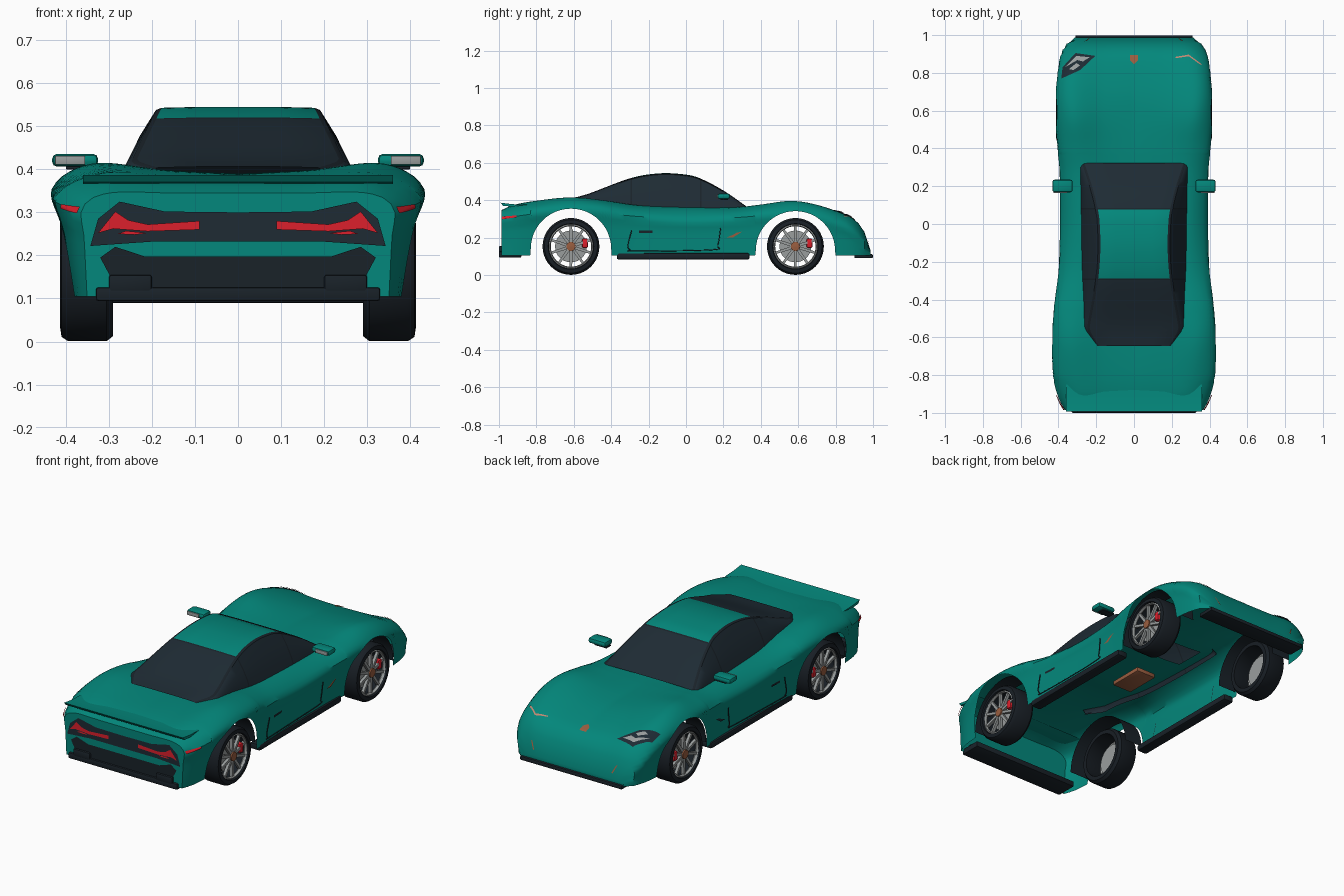
import bpy, bmesh, math
from mathutils import Vector
from mathutils.bvhtree import BVHTree

if "Cube" in bpy.data.objects:
    bpy.data.objects.remove(bpy.data.objects["Cube"])


def material(name, r, g, b):
    m = bpy.data.materials.new(name)
    m.use_nodes = True
    m.diffuse_color = (r, g, b, 1)
    m.node_tree.nodes["Principled BSDF"].inputs["Base Color"].default_value = (r, g, b, 1)
    return m


TEAL = material("teal paint", .001, .245, .2)
GLASS = material("dark glass", .013, .024, .034)
TRIM = material("black trim", .01, .016, .022)
TYRE = material("tyre rubber", .009, .013, .018)
ALLOY = material("alloy grey", .32, .34, .34)
RED = material("lamp red", .72, .014, .025)
COPPER = material("copper", .32, .11, .05)
SALMON = material("pale salmon", .55, .25, .17)


# ---------- helpers ----------
def finish(name, bm, *mats, smooth=True):
    bmesh.ops.recalc_face_normals(bm, faces=bm.faces)
    me = bpy.data.meshes.new(name)
    bm.to_mesh(me)
    bm.free()
    for m in mats:
        me.materials.append(m)
    if smooth:
        me.shade_smooth()
        me.set_sharp_from_angle(angle=math.radians(35))
    ob = bpy.data.objects.new(name, me)
    bpy.context.collection.objects.link(ob)
    return ob


def spline(pts, n):
    """Smooth curve through points of any dimension."""
    p = [pts[0], *pts, pts[-1]]
    out = []
    for a, b, c, d in zip(p, p[1:], p[2:], p[3:]):
        for k in range(n):
            t = k / n
            out.append([(2 * v + (w - u) * t + (2 * u - 5 * v + 4 * w - x) * t * t
                         + (3 * v - u - 3 * w + x) * t ** 3) / 2 for u, v, w, x in zip(a, b, c, d)])
    return out + [list(pts[-1])]


def lookup(table, y):
    for a, b in zip(table, table[1:]):
        if y <= b[0]:
            t = max(0, (y - a[0]) / (b[0] - a[0]))
            return [u + (v - u) * t for u, v in zip(a, b)][1:]
    return table[-1][1:]


def loft(rings, loop=False):
    bm = bmesh.new()
    rows = [[bm.verts.new(p) for p in r] for r in rings]
    for a, b in zip(rows, rows[1:] + rows[:1] if loop else rows[1:]):
        for i in range(len(a) - 1):
            bm.faces.new((a[i], a[i + 1], b[i + 1], b[i]))
    return bm, rows


def box(name, mat, lo, hi, bevel=.006):
    bm = bmesh.new()
    bmesh.ops.create_cube(bm, size=1)
    for v in bm.verts:
        v.co = [l + (h - l) * (c + .5) for l, h, c in zip(lo, hi, v.co)]
    bmesh.ops.bevel(bm, geom=bm.edges[:], offset=bevel, segments=2, affect='EDGES', profile=.5)
    return finish(name, bm, mat)


def side_box(name, mat, s, lo, hi, bevel=.006):
    """Box on one side: s is +1 for left, -1 for right."""
    xs = sorted((lo[0] * s, hi[0] * s))
    return box(name, mat, (xs[0], *lo[1:]), (xs[1], *hi[1:]), bevel)


def lathe(name, mat, profile, s, centre, steps=40):
    rings = []
    for k in range(steps):
        a = math.tau * k / steps
        rings.append([Vector((x * s, r * math.cos(a), r * math.sin(a))) + centre for x, r in profile])
    return finish(name, loft(rings, True)[0], mat)


# ---------- body shell ----------
# y, centre height, fender height, fender x, half width, height of it, bottom half width
KEYS = [(-.986, .345, .345, .30, .362, .31, .35), (-.92, .37, .372, .3, .396, .32, .37),
        (-.8, .385, .395, .32, .425, .345, .38), (-.62, .39, .414, .335, .43, .36, .395),
        (-.45, .385, .4, .325, .42, .355, .39), (-.25, .36, .37, .3, .395, .32, .385),
        (0, .35, .36, .29, .385, .3, .38), (.25, .35, .36, .295, .388, .31, .38),
        (.4, .354, .376, .305, .4, .33, .385), (.56, .352, .396, .32, .412, .335, .385),
        (.7, .34, .375, .33, .41, .32, .385), (.85, .305, .322, .32, .395, .27, .375),
        (.92, .272, .276, .3, .375, .22, .36), (.965, .205, .205, .28, .345, .165, .34),
        (.987, .13, .13, .26, .31, .12, .31)]
TABLE = spline(KEYS, 8)
ARCHES = [(-.615, .14, .215), (.585, .13, .212)]
HALF = 24


def lower_edge(y):
    for yc, zc, r in ARCHES:
        if abs(y - yc) <= r + 1e-6:
            return zc + math.sqrt(max(0, r * r - (y - yc) ** 2))
    return .105


def section(y):
    zc, zf, xf, w, zw, wb = lookup(TABLE, y)
    pts = spline([(0, zc), (xf * .5, zc * .65 + zf * .35), (xf, zf), (w, zw),
                  (w * .6 + wb * .4, zw * .65 + .035), (wb, .09)], 12)
    cut = lower_edge(y)
    while pts[-2][1] < cut:
        pts.pop()
    a, b = pts[-2], pts[-1]
    t = (a[1] - cut) / (a[1] - b[1])
    pts[-1] = [a[0] + (b[0] - a[0]) * t, cut]
    dist = [0]
    for a, b in zip(pts, pts[1:]):
        dist.append(dist[-1] + math.dist(a, b))
    curve = [(d, *p) for d, p in zip(dist, pts)]
    half = [lookup(curve, dist[-1] * k / HALF) for k in range(HALF + 1)]
    return [(-x, y, z) for x, z in half[:0:-1]] + [(x, y, z) for x, z in half]


first, last = KEYS[0][0], KEYS[-1][0]
stations = [first + (last - first) * k / 60 for k in range(61)]
for yc, zc, r in ARCHES:
    stations = [y for y in stations if abs(y - yc) > r + .006]
    stations += [yc + r * math.cos(math.pi * k / 24) for k in range(25)] + [yc - r - .003, yc + r + .003]
bm, rows = loft([section(y) for y in sorted(stations)])
bm.faces.new(rows[0])
bm.faces.new(rows[-1])
bmesh.ops.recalc_face_normals(bm, faces=bm.faces)
SHELL = BVHTree.FromBMesh(bm)
# opening behind the windscreen
hole = [f for f in bm.faces if abs(f.calc_center_median().x) < .235
        and .1 < f.calc_center_median().y < .27 and f.normal.z > .5]
bmesh.ops.delete(bm, geom=hole, context='FACES')
finish("body_shell", bm, TEAL)


def project(p, out, lift):
    """Drop a 2D point onto the body, looking against direction out."""
    axis = [abs(c) for c in out].index(1)
    co = list(p)
    co.insert(axis, 0)
    out = Vector(out)
    hit = SHELL.ray_cast(Vector(co) + out * 3, -out)[0]
    return hit + out * lift if hit else None


def plate(name, mat, pts, out, lift=.004):
    bm = bmesh.new()
    axis = [abs(c) for c in out].index(1)
    bm.faces.new([bm.verts.new([*p[:axis], 0, *p[axis:]]) for p in pts])
    bmesh.ops.triangulate(bm, faces=bm.faces[:])
    bmesh.ops.subdivide_edges(bm, edges=bm.edges[:], cuts=5, use_grid_fill=True)
    lost = []
    for v in bm.verts:
        p = project([c for i, c in enumerate(v.co) if i != axis], out, lift)
        if p:
            v.co = p
        else:
            lost.append(v)
    bmesh.ops.delete(bm, geom=lost, context='VERTS')
    return finish(name, bm, mat)


def flip(pts, s):
    return [(x * s, v) for x, v in pts]


def both(pts):
    return pts + [(-x, v) for x, v in pts[::-1] if x]


# ---------- cabin ----------
roofline = spline([(-.645, .406), (-.53, .432), (-.3, .517), (-.14, .544), (0, .537),
                   (.08, .515), (.2, .452), (.322, .368)], 8)
cuts = [-.645 + .967 * k / 40 for k in range(41)] + [-.296, -.288, .076, .084]
rings = []
for y in sorted(cuts):
    z = lookup(roofline, y)[0]
    sill = lookup(TABLE, y)[0] - .006
    taper = 1 - .24 * max(0, -.56 - y) / .085
    wt = .193 + (.54 - z) * .48
    half = [(0, z), (wt * .5, z), (wt - .013, z - .002), (wt, z - .007)]
    for t in (.3, .65, 1):
        zz = z - .007 + (sill - z) * t
        half.append((.193 + (.533 - zz) * .48 + .04 * t * (1 - t), zz))
    half = [(x * taper, v) for x, v in half]
    rings.append([(-x, y, v) for x, v in half[:0:-1]] + [(x, y, v) for x, v in half])
bm, rows = loft(rings)
for i, f in enumerate(bm.faces):
    col = i % 12
    y = f.calc_center_median().y
    if col in (3, 8) or -.296 < y < -.288 or .076 < y < .084:
        f.material_index = 2
    elif 3 < col < 8 and -.29 < y < .08:
        f.material_index = 1
finish("cabin", bm, GLASS, TEAL, TRIM)
box("console", COPPER, (-.06, -.1, .215), (.06, .1, .24))

# ---------- rear end ----------
REAR = (0, -1, 0)
plate("tail_panel", GLASS, both([(0, .3), (.17, .302), (.275, .325), (.325, .285), (.343, .222),
                                 (.2, .232), (0, .232)]), REAR)
plate("diffuser", TRIM, both([(0, .197), (.215, .197), (.285, .22), (.32, .195), (.28, .12), (0, .12)]), REAR)
box("rear_bumper", TRIM, (-.33, -1, .094), (.33, -.88, .126))
for s, side in ((1, "left"), (-1, "right")):
    plate("tail_lamp_" + side, RED, flip([(.09, .28), (.21, .272), (.255, .282), (.285, .302), (.325, .252),
          (.29, .262), (.21, .256), (.09, .26)], s), REAR, .008)
    plate("reverse_lamp_" + side, RED, flip([(.21, .252), (.26, .257), (.28, .25), (.24, .248)], s), REAR, .008)
    plate("corner_marker_" + side, RED, [(-.984, .298), (-.905, .309), (-.905, .319), (-.984, .313)], (s, 0, 0), .008)
    side_box("exhaust_" + side, TRIM, s, (.2, -1.001, .115), (.3, -.95, .155))

# spoiler wing
wing = [(-.85, .376), (-.93, .379), (-.992, .387), (-.978, .37), (-.93, .366)]
bm, rows = loft([[(x, y, z) for y, z in wing + wing[:1]] for x in (-.36, .36)])
for r in rows:
    bm.faces.new(r[:-1])
finish("spoiler", bm, TEAL)

# ---------- nose ----------
FRONT, TOP = (0, 1, 0), (0, 0, 1)
box("splitter", TRIM, (-.31, .9, .09), (.31, .999, .112))
plate("bonnet_badge", COPPER, [(-.02, .895), (.02, .895), (.02, .865), (0, .845), (-.02, .865)], TOP)
plate("headlamp_right", GLASS, [(-.385, .77), (-.378, .83), (-.31, .905), (-.205, .89), (-.285, .815)], TOP)
plate("headlamp_lens", ALLOY, [(-.365, .83), (-.305, .89), (-.235, .883), (-.27, .86), (-.3, .868)], TOP, .008)
plate("headlamp_lens_low", ALLOY, [(-.345, .82), (-.305, .852), (-.285, .84), (-.32, .815)], TOP, .008)
plate("headlamp_left", SALMON, [(.22, .885), (.29, .897), (.36, .845), (.352, .843), (.29, .888), (.22, .878)], TOP)
for s, side in ((1, "left"), (-1, "right")):
    plate("nose_slit_" + side, COPPER, flip([(.255, .2), (.262, .2), (.24, .155), (.235, .16)], s), FRONT)

# ---------- flanks ----------
SEAM = [(-.29, .24), (-.31, .16), (-.3, .135), (-.27, .128), (.14, .135), (.17, .16), (.185, .25)]
for s, side in ((1, "left"), (-1, "right")):
    out = (s, 0, 0)
    side_box("sill_" + side, TRIM, s, (.33, -.37, .083), (.392, .34, .118), .01)
    plate("door_handle_" + side, TRIM, [(-.25, .225), (-.18, .225), (-.18, .237), (-.25, .237)], out)
    vent = [(.215, .2), (.25, .2), (.3, .232), (.27, .226), (.25, .215)]
    plate("side_vent_" + side, COPPER if s > 0 else GLASS, vent, out)
    curve = bpy.data.curves.new("door_seam_" + side, 'CURVE')
    curve.dimensions = '3D'
    curve.bevel_depth = .0025
    curve.materials.append(TRIM)
    path = [project(p, out, .002) for p in spline(SEAM, 8)]
    line = curve.splines.new('POLY')
    line.points.add(len(path) - 1)
    for p, q in zip(line.points, path):
        p.co = (*q, 1)
    bpy.context.collection.objects.link(bpy.data.objects.new("door_seam_" + side, curve))
    # door mirror
    side_box("mirror_" + side, TEAL, s, (.325, .168, .406), (.432, .235, .436), .012)
    side_box("mirror_glass_" + side, ALLOY, s, (.355, .163, .411), (.425, .17, .431), .002)
    side_box("mirror_base_" + side, TRIM, s, (.325, .185, .4), (.4, .225, .408), .002)

    # ---------- wheels and arch liners ----------
    for (yc, zc, r), end in zip(ARCHES, ("rear", "front")):
        tag = end + "_" + side
        ring = []
        for k in range(25):
            a = math.pi * k / 24
            ring.append([(x * s, yc + (r + .006) * math.cos(a), zc + (r + .006) * math.sin(a)) for x in (.27, .38)])
        finish("arch_liner_" + tag, loft(ring)[0], TRIM)
        c = Vector((0, yc, .153))
        lathe("tyre_" + tag, TYRE, [(.29, .118), (.29, .14), (.305, .152), (.395, .152),
              (.41, .142), (.413, .122), (.4, .117), (.29, .118)], s, c)
        lathe("rim_" + tag, ALLOY, [(.404, .119), (.408, .112), (.395, .108), (.385, .117)], s, c)
        lathe("hub_" + tag, COPPER, [(.385, .026), (.408, .024), (.41, 0)], s, c, 16)
        lathe("brake_disc_" + tag, ALLOY, [(.36, 0), (.36, .085), (.372, .085), (.372, 0)], s, c, 32)
        side_box("caliper_" + tag, RED, s, (.355, yc + .06, .145), (.402, yc + .09, .195))
        bm = bmesh.new()
        for k in range(10):
            a = math.tau * (k + .5) / 10
            u, v = Vector((0, math.cos(a), math.sin(a))), Vector((0, -math.sin(a), math.cos(a)))
            for p in bmesh.ops.create_cube(bm, size=1)["verts"]:
                q, wide = (.02, .016) if p.co.y < 0 else (.113, .013)
                p.co = c + u * q + v * wide * p.co.z + Vector(((.393 + .016 * p.co.x) * s, 0, 0))
        finish("spokes_" + tag, bm, ALLOY, smooth=False)
